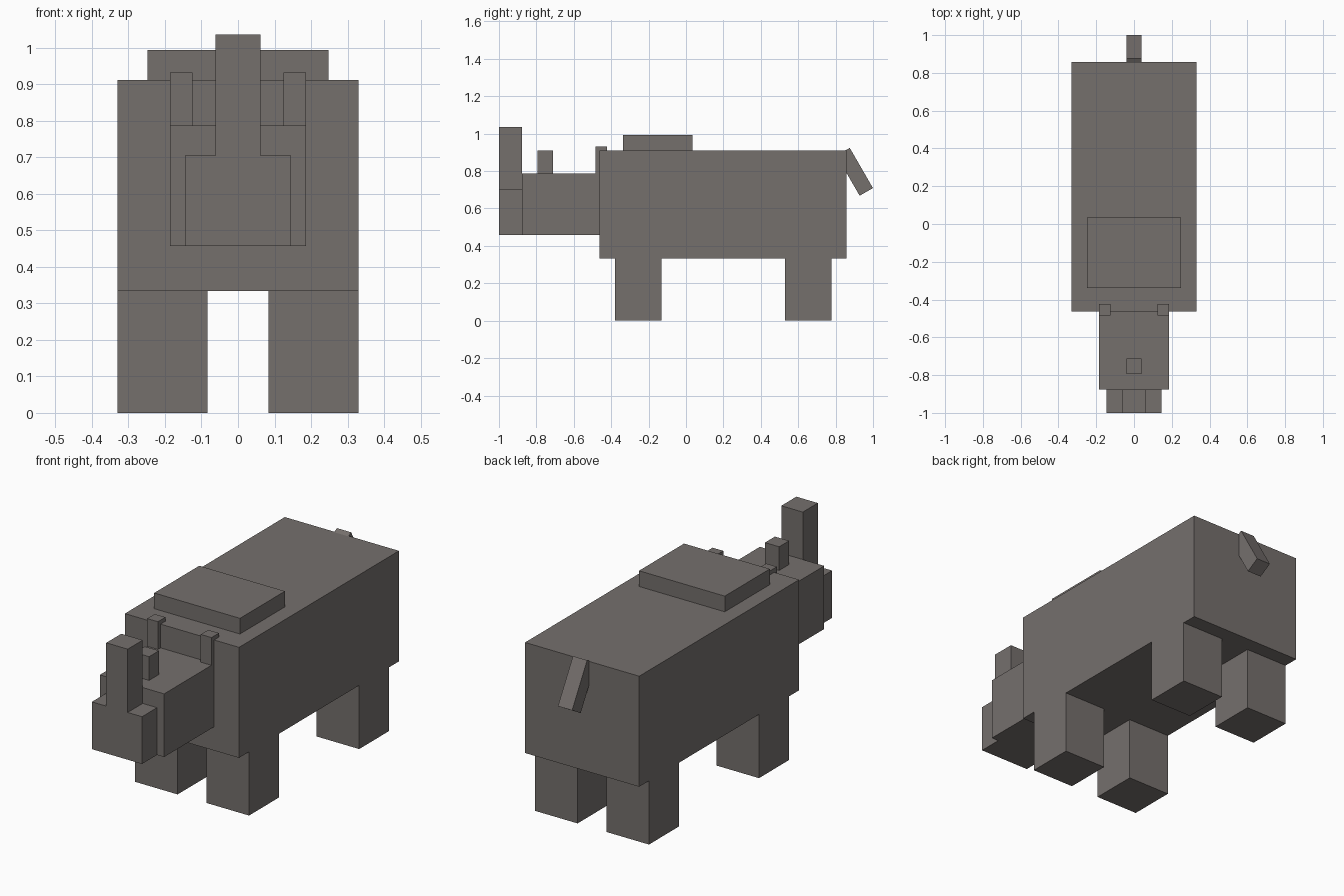
import bpy
from math import radians

default = bpy.data.objects.get("Cube")
if default:
    bpy.data.objects.remove(default, do_unlink=True)

# Hide colour shared by the whole animal
hide = bpy.data.materials.new("grey_brown_hide")
hide.use_nodes = True
colour = (0.178, 0.160, 0.152, 1)
hide.diffuse_color = colour
bsdf = next(n for n in hide.node_tree.nodes if n.type == 'BSDF_PRINCIPLED')
bsdf.inputs["Base Color"].default_value = colour
bsdf.inputs["Roughness"].default_value = 0.9


def box(name, x, y, z, tilt=0):
    """Flat-shaded block spanning the (low, high) ranges, tilted about x."""
    spans = (x, y, z)
    bpy.ops.mesh.primitive_cube_add(size=1, location=[(a + b) / 2 for a, b in spans])
    ob = bpy.context.object
    ob.name = ob.data.name = name
    ob.scale = [b - a for a, b in spans]
    ob.rotation_euler.x = radians(tilt)
    ob.data.materials.append(hide)
    return ob


def centred(name, half, y, z, tilt=0):
    return box(name, (-half, half), y, z, tilt)


def pair(name, x, y, z):
    box("left_" + name, x, y, z)
    box("right_" + name, (-x[1], -x[0]), y, z)


# Trunk and shoulder hump
centred("body", 0.33, (-0.463, 0.858), (0.333, 0.911))
centred("shoulder_hump", 0.248, (-0.338, 0.034), (0.911, 0.993))

# Head, snout and horns
centred("head", 0.186, (-0.876, -0.463), (0.457, 0.787))
centred("snout", 0.145, (-1.0, -0.876), (0.457, 0.704))
centred("front_horn", 0.062, (-1.0, -0.876), (0.704, 1.035))
centred("rear_horn", 0.041, (-0.793, -0.711), (0.787, 0.911))
pair("ear", (0.124, 0.186), (-0.485, -0.423), (0.787, 0.932))

# Legs
pair("front_leg", (0.083, 0.33), (-0.38, -0.132), (0, 0.333))
pair("back_leg", (0.083, 0.33), (0.53, 0.777), (0, 0.333))

# Tail, swung out from the rump
centred("tail", 0.041, (0.861, 0.943), (0.672, 0.92), tilt=30)
